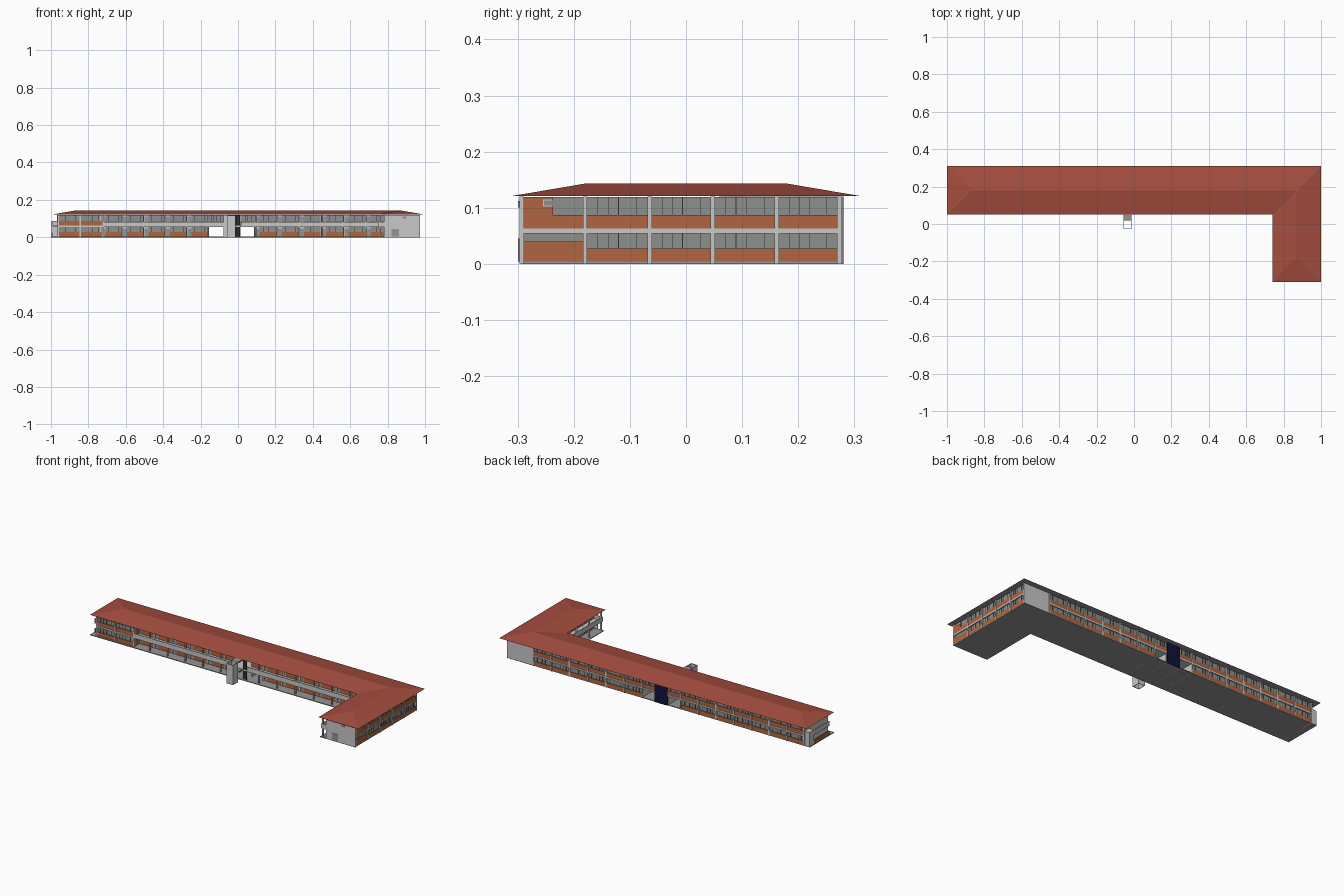
import bpy, bmesh
from mathutils import Matrix, Vector

if "Cube" in bpy.data.objects:
    bpy.data.objects.remove(bpy.data.objects["Cube"])

def material(name, rgb):
    m = bpy.data.materials.new(name)
    m.diffuse_color = (*rgb, 1)
    m.use_nodes = True
    m.node_tree.nodes["Principled BSDF"].inputs["Base Color"].default_value = m.diffuse_color
    return m

M = {
    'roof': material('red roof tile', (0.38, 0.075, 0.05)),
    'brick': material('orange brick', (0.44, 0.13, 0.05)),
    'light': material('light concrete', (0.58, 0.58, 0.58)),
    'glass': material('grey glazing', (0.27, 0.28, 0.27)),
    'slab': material('slab grey', (0.3, 0.3, 0.3)),
    'dark': material('dark frame', (0.03, 0.03, 0.03)),
    'blue': material('navy glass', (0.006, 0.006, 0.04)),
}
parts = {}

def box(name, mat, x0, x1, y0, y1, z0, z1):
    """Queue one box; boxes sharing a name become one object."""
    parts.setdefault((name, mat), []).append((x0, x1, y0, y1, z0, z1))

def wall(name, mat, axis, pos, thick, a, b, z0, z1):
    """Upright plate running a..b along an axis; thick is signed, going inward."""
    p, q = sorted((pos, pos + thick))
    if axis == 'x':
        box(name, mat, a, b, p, q, z0, z1)
    else:
        box(name, mat, p, q, a, b, z0, z1)

FLOORS = ((0.004, 0.027, 0.054), (0.063, 0.087, 0.119))

def bay(label, axis, pos, inward, a, b, floors=FLOORS, door=False):
    """One window bay: brick sill, glazing and thin mullions on each storey."""
    for z0, zs, z1 in floors:
        a2 = a
        if door:
            a2 = a + 0.026
            wall(label + '_doors', 'slab', axis, pos, 0.004 * inward, a + 0.005, a2, z0, z1 - 0.007)
            wall(label + '_lintels', 'light', axis, pos, 0.004 * inward, a + 0.005, a2, z1 - 0.007, z1)
        wall(label + '_sills', 'brick', axis, pos, 0.008 * inward, a2, b, z0, zs)
        wall(label + '_glazing', 'glass', axis, pos + 0.004 * inward, 0.002 * inward, a2, b, zs, z1)
        for t in (0.2, 0.36, 0.52, 0.8):
            c = a2 + (b - a2) * t
            wall(label + '_mullions', 'dark', axis, pos + 0.002 * inward, 0.003 * inward,
                 c - 0.0006, c + 0.0006, zs, z1)

def column(label, axis, pos, inward, c, z1=0.12):
    wall(label + '_columns', 'light', axis, pos - 0.003 * inward, 0.012 * inward, c - 0.004, c + 0.004, 0, z1)

# ---- L-shaped hipped roof with grey soffit
def build_roof():
    bm = bmesh.new()
    plan = [(-1, .31), (1, .31), (1, -.31), (.74, -.31), (.74, .05), (-1, .05)]
    A, B, C, D, E, F = [bm.verts.new((x, y, .121)) for x, y in plan]
    P, Q, R = [bm.verts.new((x, y, .143)) for x, y in ((-.87, .18), (.87, .18), (.87, -.18))]
    for f in ((A, F, P), (A, P, Q, B), (B, Q, R, C), (C, R, D), (D, R, Q, E), (E, Q, P, F)):
        bm.faces.new(f)
    bm.faces.new((A, B, C, D, E, F))
    bmesh.ops.recalc_face_normals(bm, faces=bm.faces)
    for f in bm.faces:
        f.material_index = 1 if f.normal.z < 0 else 0
    me = bpy.data.meshes.new('hipped_roof')
    bm.to_mesh(me)
    bm.free()
    me.materials.append(M['roof'])
    me.materials.append(M['slab'])
    bpy.context.collection.objects.link(bpy.data.objects.new('hipped_roof', me))

build_roof()

# ---- ground and upper floor slabs
box('ground_slab', 'slab', -1, .97, .052, .277, 0, .004)
box('ground_slab', 'slab', .742, .97, -.297, .052, 0, .004)
box('upper_floor', 'light', -.965, .966, .06, .272, .055, .062)
box('upper_floor', 'light', .75, .966, -.29, .06, .055, .062)

# ---- right side facade
ys = [-.293, -.18, -.065, .048, .162, .273]
for i, y in enumerate(ys):
    column('right', 'y', .97, -1, y)
    if 1 <= i < 5:
        bay('right', 'y', .97, -1, y, ys[i + 1])
wall('right_floor_band', 'light', 'y', .972, -.008, -.297, .277, .054, .063)
# washroom bay with high windows
wall('washroom_brick', 'brick', 'y', .97, -.008, -.293, -.18, .004, .04)
wall('washroom_glazing', 'glass', 'y', .966, -.002, -.293, -.18, .04, .054)
wall('washroom_brick', 'brick', 'y', .97, -.008, -.293, -.237, .063, .119)
wall('washroom_window', 'light', 'y', .972, -.002, -.255, -.237, .102, .115)
wall('washroom_window_pane', 'glass', 'y', .973, -.002, -.253, -.239, .104, .113)
wall('washroom_brick', 'brick', 'y', .97, -.008, -.237, -.18, .063, .087)
wall('washroom_glazing', 'glass', 'y', .966, -.002, -.237, -.18, .087, .119)

# ---- back facade: blank stair wall, bays, navy entrance glazing
wall('back_stair_wall', 'light', 'x', .277, -.008, .8, .97, 0, .12)
STEP = 0.1186
right_xs = [.09 + STEP * i for i in range(7)]
left_xs = [-.16 - .115 * i for i in range(8)]
for xs in (right_xs, left_xs):
    for i, x in enumerate(xs):
        column('back', 'x', .277, -1, x)
        if i:
            bay('back', 'x', .277, -1, min(x, xs[i - 1]), max(x, xs[i - 1]))
for a, b in ((.01, .09), (-.16, -.075)):      # open passages on the ground floor
    bay('back', 'x', .277, -1, a, b, FLOORS[1:])
wall('back_floor_band', 'light', 'x', .279, -.008, -.965, .8, .054, .063)
wall('entrance_glazing', 'blue', 'x', .281, -.006, -.075, .01, 0, .12)

# ---- left end wall, low annex
wall('left_end_wall', 'light', 'y', -.965, .008, .062, .277, 0, .12)
box('left_annex', 'light', -.998, -.965, .235, .277, .004, .087)
box('left_balcony', 'light', -.998, -.965, .09, .235, .057, .062)
box('left_balcony', 'light', -.998, -.993, .09, .235, .062, .084)
box('left_low_wall', 'brick', -.998, -.993, .09, .235, .004, .025)

# ---- front: flush rooms at the left, open gallery along the rest
for a, b in ((-.965, -.843), (-.843, -.72)):
    bay('front_rooms', 'x', .062, 1, a, b)
for x in (-.961, -.843, -.72):
    column('front_rooms', 'x', .062, 1, x)
wall('front_rooms_band', 'light', 'x', .06, .008, -.965, -.72, .054, .063)
wall('front_rooms_side', 'brick', 'y', -.72, -.006, .062, .11, .004, .12)

WALL_Y = 0.11
for xs in (left_xs[:6], right_xs):
    for i, x in enumerate(xs):
        column('gallery_wall', 'x', WALL_Y, 1, x)
        box('gallery_posts', 'light', x - .003, x + .003, .064, .072, 0, .12)
        if i:
            bay('gallery_wall', 'x', WALL_Y, 1, min(x, xs[i - 1]), max(x, xs[i - 1]), door=True)
for a, b in ((.01, .09), (-.16, -.075)):
    bay('gallery_wall', 'x', WALL_Y, 1, a, b, FLOORS[1:])
wall('gallery_parapet', 'light', 'x', .06, .005, -.72, -.055, .054, .082)
wall('gallery_parapet', 'light', 'x', .06, .005, .015, .755, .054, .082)

# ---- wing gallery, facing left
WALL_X = 0.8
wys = [-.293, -.18, -.065, .048, .11]
for i, y in enumerate(wys):
    column('wing_wall', 'y', WALL_X, 1, y)
    box('wing_posts', 'light', .754, .762, y - .003, y + .003, 0, .12)
    if i:
        bay('wing_wall', 'y', WALL_X, 1, wys[i - 1], y, door=True)
wall('wing_parapet', 'light', 'y', .75, .005, -.293, .06, .054, .082)
wall('wing_end_wall', 'light', 'x', -.297, .008, .78, .97, 0, .12)
wall('wing_end_beam', 'light', 'x', -.297, .006, .75, .78, .054, .082)
wall('wing_end_door', 'slab', 'x', -.299, .003, .82, .86, .004, .045)
wall('wing_end_vent', 'glass', 'x', -.299, .003, .88, .9, .1, .112)

# ---- room partitions
for x in left_xs[::2] + right_xs[::2]:
    wall('partitions', 'light', 'y', x, .003, .116, .27, .004, .12)
for y in wys[1:4]:
    wall('wing_partitions', 'light', 'x', y, .003, .806, .963, .004, .12)
for x in (-.16, -.078, .01, .09):
    wall('entrance_side_walls', 'light', 'y', x, .004, .112, .274, 0, .12)

# ---- hollow lift tower in front of the entrance
X0, X1, Y0, Y1 = -.056, -.014, -.027, .06
wall('tower_walls', 'light', 'x', Y0, .003, X0, X1, 0, .117)
wall('tower_walls', 'light', 'x', .018, .003, X0, X1, 0, .117)
for x, t in ((X0, .003), (X1, -.003)):
    wall('tower_walls', 'light', 'y', x, t, Y0, .02, 0, .117)
for z in (.055, .113):
    box('tower_bridge', 'slab', X0, X1, .02, Y1, z, z + .005)
wall('tower_bridge_screen', 'dark', 'x', .064, .004, -.012, .012, .004, .118)
box('entrance_pier', 'light', -.077, -.056, .06, .075, 0, .12)

# ---- turn queued boxes into objects
for (name, mat), boxes in parts.items():
    bm = bmesh.new()
    for x0, x1, y0, y1, z0, z1 in boxes:
        mid = Vector((x0 + x1, y0 + y1, z0 + z1)) / 2
        size = Vector((x1 - x0, y1 - y0, z1 - z0))
        bmesh.ops.create_cube(bm, size=1, matrix=Matrix.Translation(mid) @ Matrix.Diagonal((*size, 1)))
    me = bpy.data.meshes.new(name)
    bm.to_mesh(me)
    bm.free()
    me.materials.append(M[mat])
    bpy.context.collection.objects.link(bpy.data.objects.new(name, me))
